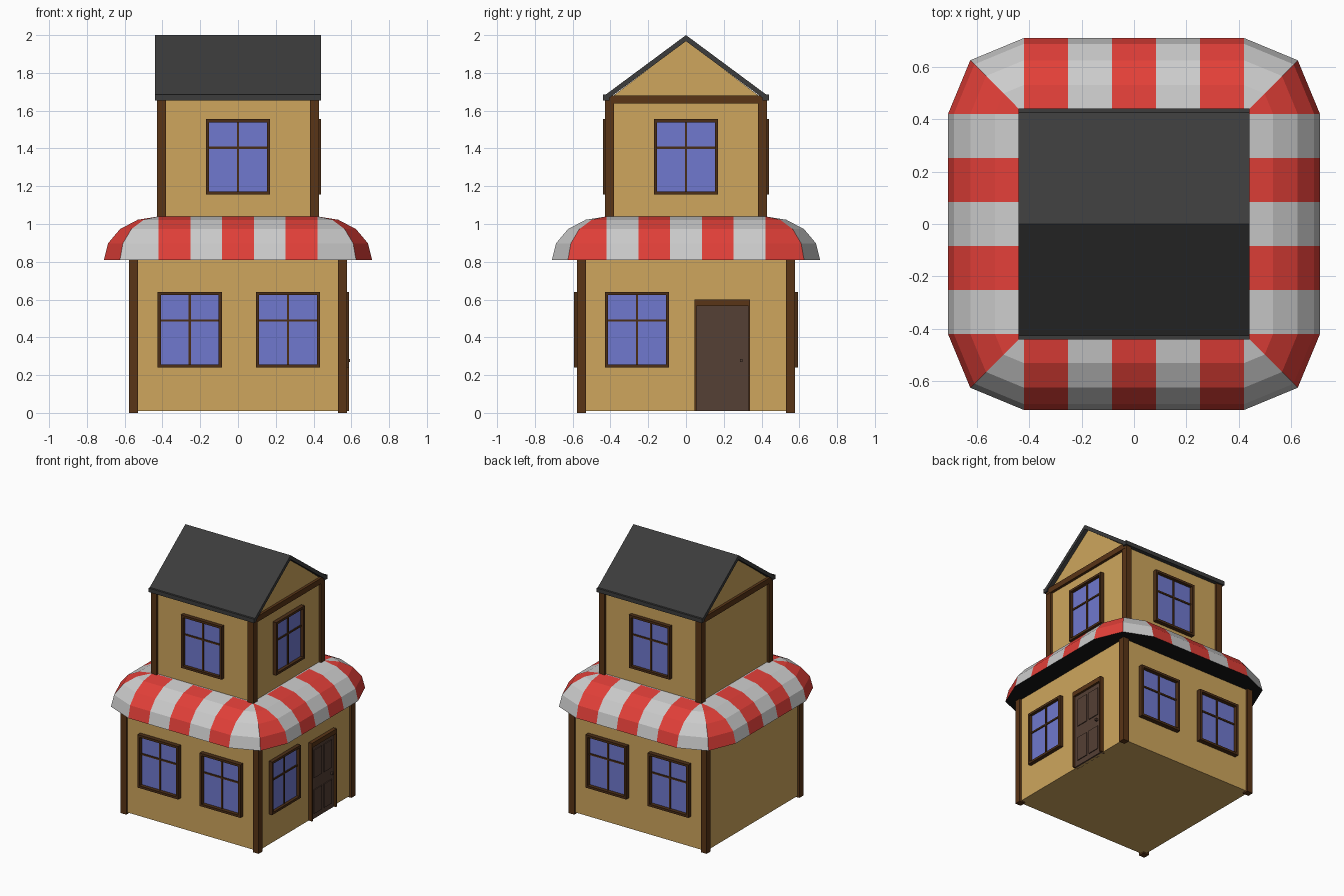
import bpy, bmesh, math
from mathutils import Matrix, Vector

if "Cube" in bpy.data.objects:
    bpy.data.objects.remove(bpy.data.objects["Cube"])


def material(name, rgb):
    m = bpy.data.materials.new(name)
    m.diffuse_color = (*rgb, 1)
    m.use_nodes = True
    m.node_tree.nodes["Principled BSDF"].inputs["Base Color"].default_value = m.diffuse_color
    return m


WALL = material("plaster", (0.62, 0.38, 0.11))
WOOD = material("timber", (0.10, 0.035, 0.008))
FRAME = material("window_timber", (0.07, 0.027, 0.008))
GLASS = material("glass", (0.16, 0.19, 0.62))
DOOR = material("door_wood", (0.09, 0.05, 0.035))
SLATE = material("slate", (0.045, 0.045, 0.045))
RED = material("red_stripe", (0.76, 0.05, 0.04))
PALE = material("pale_stripe", (0.55, 0.55, 0.55))
DARK = material("awning_underside", (0.008, 0.008, 0.008))


def finish(name, bm, mats):
    bmesh.ops.recalc_face_normals(bm, faces=bm.faces)
    me = bpy.data.meshes.new(name)
    bm.to_mesh(me)
    bm.free()
    for m in mats:
        me.materials.append(m)
    ob = bpy.data.objects.new(name, me)
    bpy.context.collection.objects.link(ob)
    return ob


def boxes(name, parts, mats, turn=0):
    """parts: (lo, hi, material index); turn: degrees about z."""
    bm = bmesh.new()
    rot = Matrix.Rotation(math.radians(turn), 4, 'Z')
    for lo, hi, mi in parts:
        lo, hi = Vector(lo), Vector(hi)
        mat = rot @ Matrix.Translation((lo + hi) / 2) @ Matrix.Diagonal((*(hi - lo), 1))
        vs = bmesh.ops.create_cube(bm, size=1, matrix=mat)['verts']
        for f in {f for v in vs for f in v.link_faces}:
            f.material_index = mi
    return finish(name, bm, mats)


def prism(name, profile, half, mat):
    """Extrude a (y, z) profile along x."""
    bm = bmesh.new()
    f = bm.faces.new([bm.verts.new((-half, y, z)) for y, z in profile])
    ext = bmesh.ops.extrude_face_region(bm, geom=[f])['geom']
    bmesh.ops.translate(bm, vec=(2 * half, 0, 0),
                        verts=[v for v in ext if isinstance(v, bmesh.types.BMVert)])
    return finish(name, bm, [mat])


def window(name, cx, z0, wall, out, turn):
    """Framed window with cross bars, modelled on the -y side then turned."""
    w, h, t = 0.17, 0.40, 0.017
    x0, x1, z1 = cx - w, cx + w, z0 + h
    f, b = -out, -wall + 0.02
    bar = -(wall + 0.013)
    boxes(name, [
        ((x0, f, z0), (x0 + t, b, z1), 0), ((x1 - t, f, z0), (x1, b, z1), 0),
        ((x0 + t, f, z0), (x1 - t, b, z0 + t), 0), ((x0 + t, f, z1 - t), (x1 - t, b, z1), 0),
        ((cx - 0.006, bar, z0 + t), (cx + 0.006, b, z1 - t), 0),
        ((x0 + t, bar, z0 + 0.243), (x1 - t, b, z0 + 0.255), 0),
        ((x0 + t, -wall - 0.006, z0 + t), (x1 - t, b, z1 - t), 1),
    ], [FRAME, GLASS], turn)


# Walls: lower storey, and upper storey with gables
boxes("lower_walls", [((-0.56, -0.56, 0.01), (0.56, 0.56, 0.83), 0)], [WALL])
prism("upper_walls", [(-0.41, 0.82), (0.41, 0.82), (0.41, 1.66), (0, 1.972), (-0.41, 1.66)], 0.41, WALL)

# Corner posts
for sx in (-1, 1):
    for sy in (-1, 1):
        for name, inner, outer, z0, z1 in (("lower_post", 0.53, 0.577, 0, 0.82),
                                           ("upper_post", 0.38, 0.428, 0.9, 1.66)):
            xs, ys = sorted((sx * inner, sx * outer)), sorted((sy * inner, sy * outer))
            boxes(name, [((xs[0], ys[0], z0), (xs[1], ys[1], z1), 0)], [WOOD])

# Gable beams
for turn in (90, 270):
    boxes("gable_beam", [((-0.415, -0.43, 1.638), (0.415, -0.40, 1.68), 0)], [WOOD], turn)

# Roof: thin gabled shell with eave lips
half = [(0.425, 1.685), (0.44, 1.685), (0.44, 1.655), (0.405, 1.655), (0.405, 1.668)]
prism("roof", [(0, 2.0)] + half + [(0, 1.968)] + [(-y, z) for y, z in reversed(half)], 0.44, SLATE)

# Awning: striped quarter-round swept around the house
C, R, Z, H, ROWS = 0.42, 0.29, 0.81, 0.23, 4
path = []
for side in range(4):
    rot = Matrix.Rotation(side * math.pi / 2, 3, 'Z')
    for i in range(6):
        path.append((rot @ Vector((-C + 2 * C * i / 5, -C, 0)), rot @ Vector((0, -1, 0))))
    path.append((rot @ Vector((C, -C, 0)), rot @ Vector((1, -1, 0)).normalized()))
bm = bmesh.new()
rings = []
for k in range(ROWS + 1):
    a = k / ROWS * math.pi / 2
    rings.append([bm.verts.new(c + d * R * math.cos(a) + Vector((0, 0, Z + H * math.sin(a))))
                  for c, d in path])
n = len(path)
for lo, hi in zip(rings, rings[1:]):
    for i in range(n):
        j = (i + 1) % n
        bm.faces.new((lo[i], lo[j], hi[j], hi[i])).material_index = i % 2
bm.faces.new(rings[0]).material_index = 2
bm.faces.new(rings[-1]).material_index = 1
bmesh.ops.remove_doubles(bm, verts=bm.verts, dist=0.0005)
finish("awning", bm, [RED, PALE, DARK])

# Windows: two below and one above on front and back, one each on the right
for side, turn in (("front", 0), ("back", 180)):
    for cx in (-0.255, 0.265):
        window(side + "_lower_window", cx, 0.24, 0.56, 0.594, turn)
    window(side + "_upper_window", 0, 1.155, 0.41, 0.44, turn)
window("right_lower_window", -0.26, 0.24, 0.56, 0.588, 90)
window("right_upper_window", 0, 1.155, 0.41, 0.44, 90)

# Door on the right side: surround, leaf, raised panels and knob
door = [((0.045, -0.588, 0.565), (0.34, -0.54, 0.60), 0),
        ((0.045, -0.588, 0.01), (0.055, -0.54, 0.565), 0),
        ((0.33, -0.588, 0.01), (0.34, -0.54, 0.565), 0),
        ((0.055, -0.572, 0.01), (0.33, -0.54, 0.565), 1),
        ((0.285, -0.592, 0.27), (0.30, -0.57, 0.285), 1)]
for x in (0.085, 0.205):
    door += [((x, -0.578, 0.05), (x + 0.095, -0.57, 0.23), 1),
             ((x, -0.578, 0.32), (x + 0.095, -0.57, 0.53), 1)]
boxes("door", door, [WOOD, DOOR], 90)
